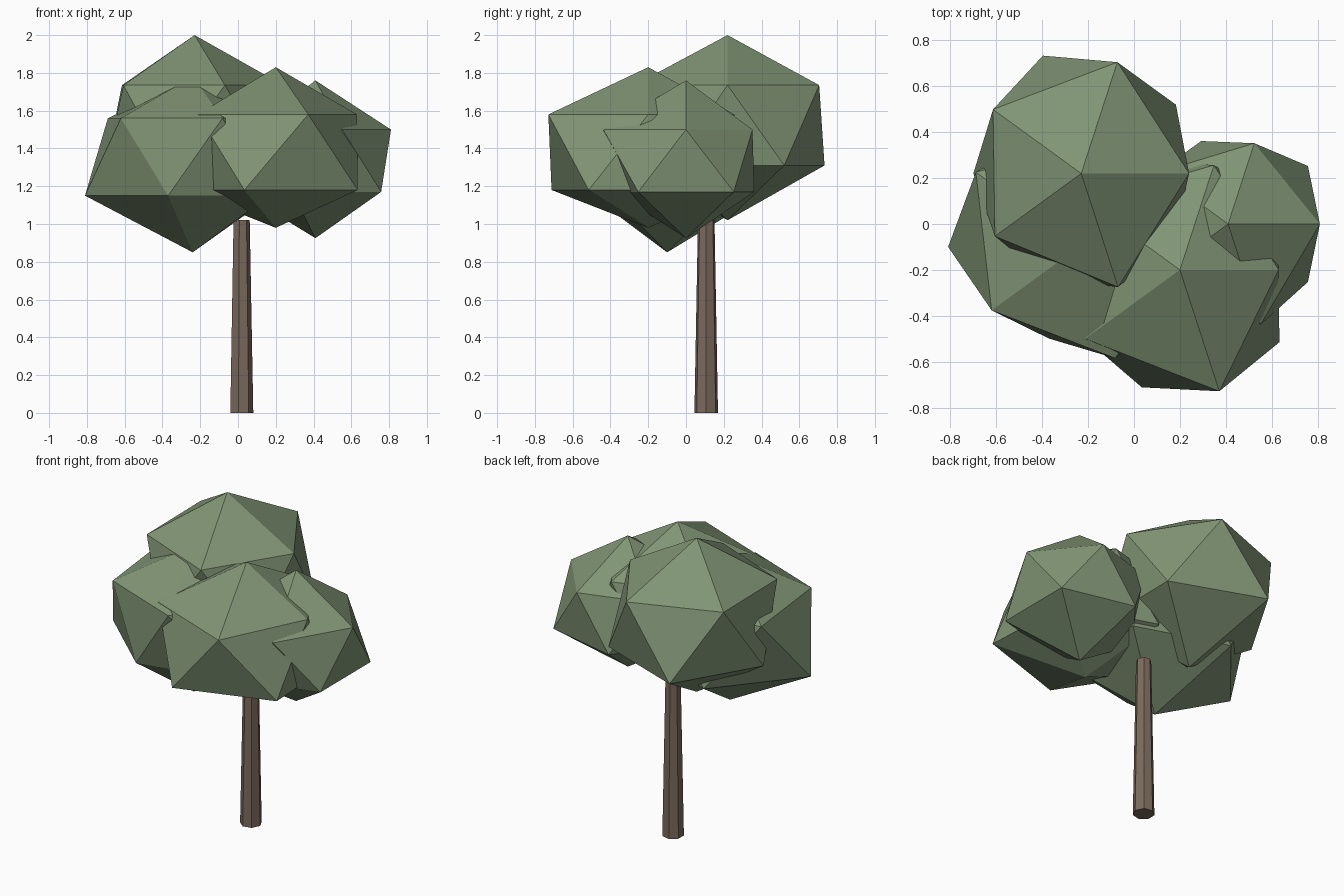
import bpy, bmesh
from math import cos, sin, radians

cube = bpy.data.objects.get("Cube")
if cube:
    bpy.data.objects.remove(cube, do_unlink=True)


def make_material(name, rgb):
    mat = bpy.data.materials.new(name)
    mat.use_nodes = True
    color = (*rgb, 1.0)
    mat.diffuse_color = color
    shader = next(n for n in mat.node_tree.nodes if n.type == 'BSDF_PRINCIPLED')
    shader.inputs["Base Color"].default_value = color
    return mat


leaf_green = make_material("leaf green", (0.22, 0.30, 0.18))
bark_brown = make_material("bark brown", (0.20, 0.145, 0.11))


def finish(bm, name, material):
    bmesh.ops.recalc_face_normals(bm, faces=bm.faces[:])
    mesh = bpy.data.meshes.new(name)
    bm.to_mesh(mesh)
    bm.free()
    mesh.materials.append(material)
    obj = bpy.data.objects.new(name, mesh)
    bpy.context.collection.objects.link(obj)
    return obj


def ring(bm, center, z, radii, start):
    """Evenly turned ring of points with its own radius for each point."""
    step = 360 / len(radii)
    points = []
    for i, r in enumerate(radii):
        a = radians(start + i * step)
        points.append(bm.verts.new((center[0] + r * cos(a), center[1] + r * sin(a), z)))
    return points


def leaf_clump(name, center, heights, upper_radii, lower_radii):
    """Irregular twenty-sided clump: two poles and two staggered rings of five."""
    z_top, z_upper, z_lower, z_bottom = heights
    bm = bmesh.new()
    top = bm.verts.new((*center, z_top))
    bottom = bm.verts.new((*center, z_bottom))
    up = ring(bm, center, z_upper, upper_radii, 0)
    low = ring(bm, center, z_lower, lower_radii, 36)
    for i in range(5):
        j = (i + 1) % 5
        bm.faces.new((top, up[i], up[j]))
        bm.faces.new((up[i], low[i], up[j]))
        bm.faces.new((low[i], low[j], up[j]))
        bm.faces.new((bottom, low[j], low[i]))
    return finish(bm, name, leaf_green)


# Foliage: four overlapping clumps
leaf_clump("back_foliage", (-0.23, 0.22), (2.0, 1.735, 1.31, 1.02),
           (0.47, 0.51, 0.475, 0.465, 0.52), (0.51, 0.54, 0.47, 0.48, 0.50))
leaf_clump("front_foliage", (0.20, -0.20), (1.83, 1.58, 1.18, 0.98),
           (0.43, 0.48, 0.50, 0.51, 0.556), (0.50, 0.50, 0.50, 0.538, 0.536))
leaf_clump("right_foliage", (-0.24, -0.10), (1.78, 1.56, 1.15, 0.85),
           (0.50, 0.50, 0.555, 0.47, 0.51), (0.52, 0.52, 0.57, 0.42, 0.50))
leaf_clump("left_foliage", (0.41, 0.0), (1.76, 1.50, 1.17, 0.925),
           (0.40, 0.37, 0.38, 0.42, 0.46), (0.43, 0.38, 0.40, 0.40, 0.43))

# Trunk: tapered prism with closed ends
SIDES = 7
bm = bmesh.new()
foot = ring(bm, (0.017, 0.107), 0.0, [0.064] * SIDES, 0)
crown = ring(bm, (0.017, 0.107), 1.02, [0.045] * SIDES, 0)
for i in range(SIDES):
    j = (i + 1) % SIDES
    bm.faces.new((foot[i], foot[j], crown[j], crown[i]))
bm.faces.new(foot[::-1])
bm.faces.new(crown)
finish(bm, "trunk", bark_brown)
